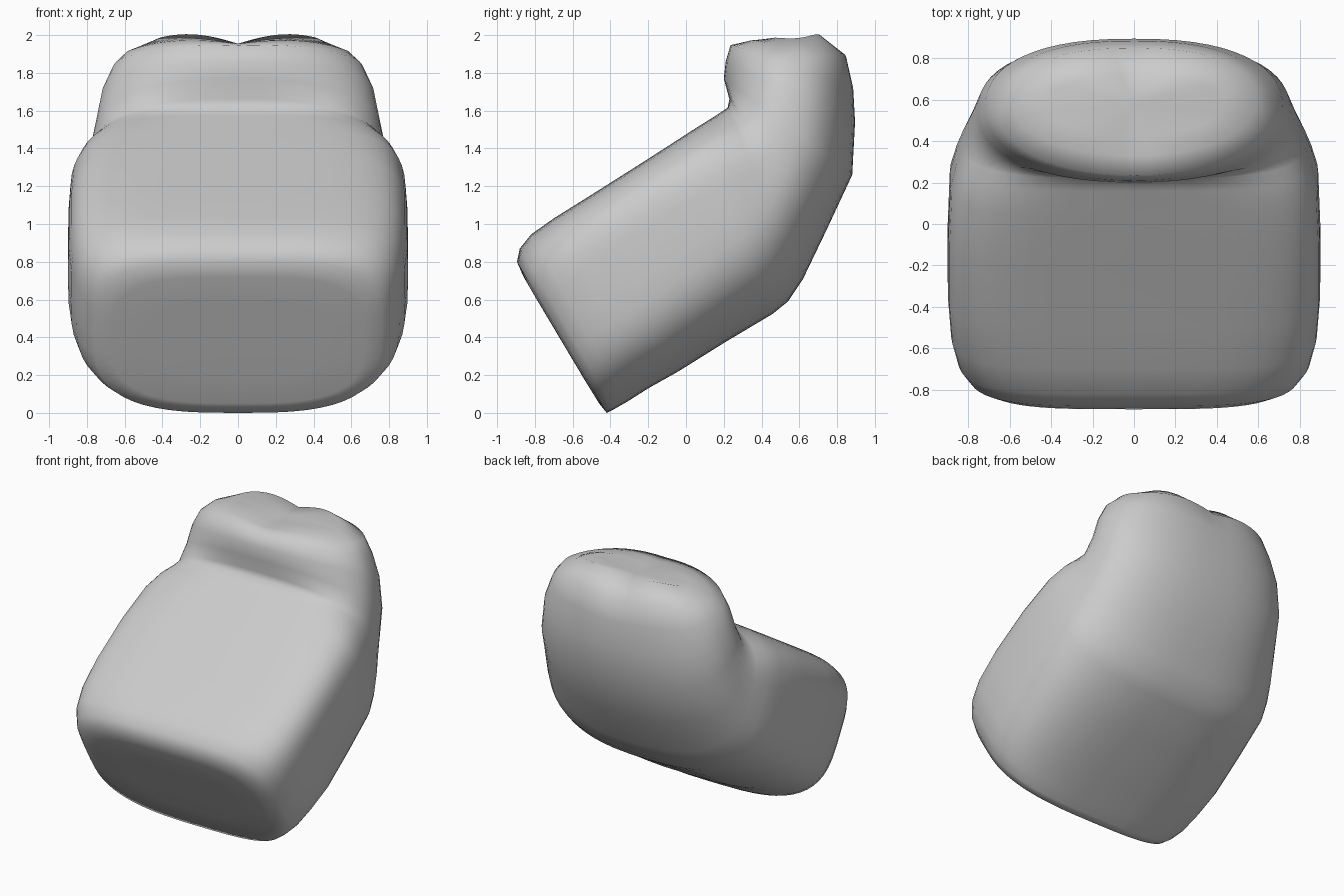
import bpy, bmesh
from math import cos, sin, pi

SEG = 56

# Stations along the bent pad: upper point (y, z), lower point (y, z), half width,
# squareness of the upper half, squareness of the lower half, crown dip
STATIONS = [
    ((-0.79, 0.60), (-0.54, 0.18), 0.45, 3.0, 2.8, 0),
    ((-0.86, 0.72), (-0.46, 0.05), 0.67, 3.4, 3.0, 0),
    ((-0.895, 0.80), (-0.42, 0.00), 0.76, 3.8, 3.0, 0),
    ((-0.88, 0.87), (-0.38, 0.02), 0.81, 4.0, 3.0, 0),
    ((-0.82, 0.945), (-0.31, 0.06), 0.855, 4.3, 3.0, 0),
    ((-0.70, 1.03), (-0.20, 0.13), 0.885, 4.8, 3.0, 0),
    ((-0.50, 1.155), (-0.04, 0.22), 0.90, 5.2, 3.0, 0),
    ((-0.20, 1.345), (0.20, 0.37), 0.90, 5.2, 2.8, 0),
    ((0.04, 1.50), (0.46, 0.525), 0.89, 4.5, 2.6, 0),
    ((0.16, 1.575), (0.54, 0.59), 0.86, 4.0, 2.5, 0),
    ((0.22, 1.615), (0.62, 0.71), 0.83, 3.4, 2.4, 0),
    ((0.23, 1.66), (0.74, 0.96), 0.79, 2.7, 2.4, 0),
    ((0.20, 1.77), (0.88, 1.26), 0.755, 2.2, 2.4, 0),
    ((0.21, 1.86), (0.895, 1.54), 0.72, 2.1, 2.4, 0),
    ((0.235, 1.945), (0.885, 1.72), 0.66, 2.1, 2.4, 0.01),
    ((0.33, 1.955), (0.85, 1.86), 0.59, 2.1, 2.4, 0.03),
    ((0.43, 1.955), (0.72, 1.955), 0.42, 2.1, 2.3, 0.04),
]


def spow(v, p):
    return abs(v) ** p * (1 if v >= 0 else -1)


def ring(bm, top, low, w, e_up, e_low, dip):
    verts = []
    for i in range(SEG):
        a = 2 * pi * i / SEG
        e = e_up if sin(a) >= 0 else e_low
        x = w * spow(cos(a), 2 / e)
        t = 0.5 + 0.5 * spow(sin(a), 2 / e)
        y = low[0] + (top[0] - low[0]) * t
        z = low[1] + (top[1] - low[1]) * t
        # twin humps on the crown, higher towards the back
        if abs(x) < 0.56:
            z += dip * (1.3 - 0.6 * t) * sin(pi * abs(x) / 0.56)
        verts.append(bm.verts.new((x, y, z)))
    return verts


bm = bmesh.new()
rings = [ring(bm, *s) for s in STATIONS]
for r, s in zip(rings, rings[1:]):
    for i in range(SEG):
        j = (i + 1) % SEG
        bm.faces.new((r[i], r[j], s[j], s[i]))

# Close both ends
for r, centre in ((rings[0], (0, -0.665, 0.39)), (rings[-1], (0, 0.575, 1.955))):
    c = bm.verts.new(centre)
    for i in range(SEG):
        bm.faces.new((r[i], r[(i + 1) % SEG], c))
bmesh.ops.recalc_face_normals(bm, faces=bm.faces[:])
for f in bm.faces:
    f.smooth = True

mesh = bpy.data.meshes.new("bent_cushion")
bm.to_mesh(mesh)
bm.free()
obj = bpy.data.objects.new("bent_cushion", mesh)
bpy.context.collection.objects.link(obj)
